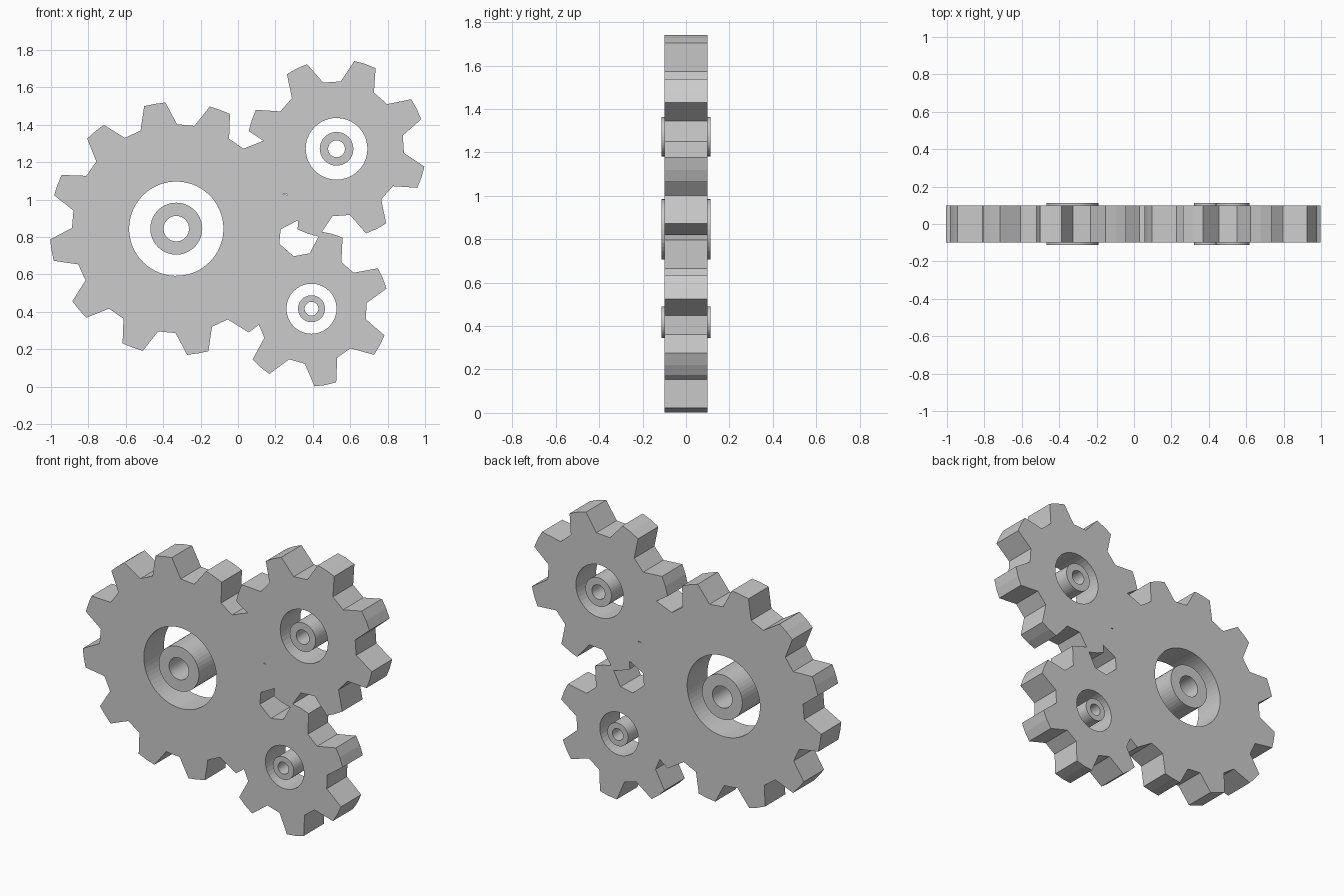
import bpy, bmesh
from math import cos, sin, radians, tau

if "Cube" in bpy.data.objects:
    bpy.data.objects.remove(bpy.data.objects["Cube"])

HALF_GEAR, HALF_HUB = 0.10, 0.113


def ring_solid(name, outer, inner, half):
    """Extruded plate between two matching closed (x, z) loops."""
    bm = bmesh.new()
    loops = [[bm.verts.new((x, y, z)) for x, z in pts]
             for pts, y in ((outer, -half), (outer, half), (inner, half), (inner, -half))]
    n = len(outer)
    for a, b in zip(loops, loops[1:] + loops[:1]):
        for i in range(n):
            j = (i + 1) % n
            bm.faces.new((a[i], a[j], b[j], b[i]))
    bmesh.ops.recalc_face_normals(bm, faces=bm.faces[:])
    me = bpy.data.meshes.new(name)
    bm.to_mesh(me)
    bm.free()
    ob = bpy.data.objects.new(name, me)
    bpy.context.collection.objects.link(ob)
    return ob


def polar(c, r, a):
    return (c[0] + r * cos(a), c[1] + r * sin(a))


def circle(c, r, n, start=0.0):
    return [polar(c, r, start + tau * i / n) for i in range(n)]


def gear(name, c, teeth, phase, tip, root, tip_half, root_half, hole):
    outline = []
    for t in range(teeth):
        mid = phase + 360 * t / teeth
        for r, d in ((root, -root_half), (tip, -tip_half), (tip, 0),
                     (tip, tip_half), (root, root_half)):
            outline.append(polar(c, r, radians(mid + d)))
    n = len(outline)
    start = radians(phase) - 2 * tau / n
    return ring_solid(name, outline, circle(c, hole, n, start), HALF_GEAR)


# name, centre, teeth, phase, tip r, root r, tip half angle, root half angle, hole r, hub r, bore r
SPECS = [
    ("large", (-0.33, 0.845), 12, 9.8, 0.677, 0.558, 4.9, 10.2, 0.252, 0.139, 0.068),
    ("medium", (0.527, 1.272), 8, 26.4, 0.479, 0.361, 7.2, 15.0, 0.165, 0.09, 0.045),
    ("small", (0.393, 0.417), 7, 23.2, 0.415, 0.296, 8.2, 17.3, 0.134, 0.072, 0.037),
]

gears = []
for name, c, teeth, phase, tip, root, th, rh, hole, hub, bore in SPECS:
    gears.append(gear(name + "_gear", c, teeth, phase, tip, root, th, rh, hole))
    # free-standing hub ring in the middle of each gear
    ring_solid(name + "_hub", circle(c, hub, 40), circle(c, bore, 40), HALF_HUB)

# merge the three overlapping gears into one plate
plate = gears[0]
plate.name = "gear_plate"
bpy.context.view_layer.objects.active = plate
plate.select_set(True)
for other in gears[1:]:
    mod = plate.modifiers.new("join", 'BOOLEAN')
    mod.operation = 'UNION'
    mod.solver = 'EXACT'
    mod.object = other
    bpy.ops.object.modifier_apply(modifier=mod.name)
    bpy.data.objects.remove(other)
